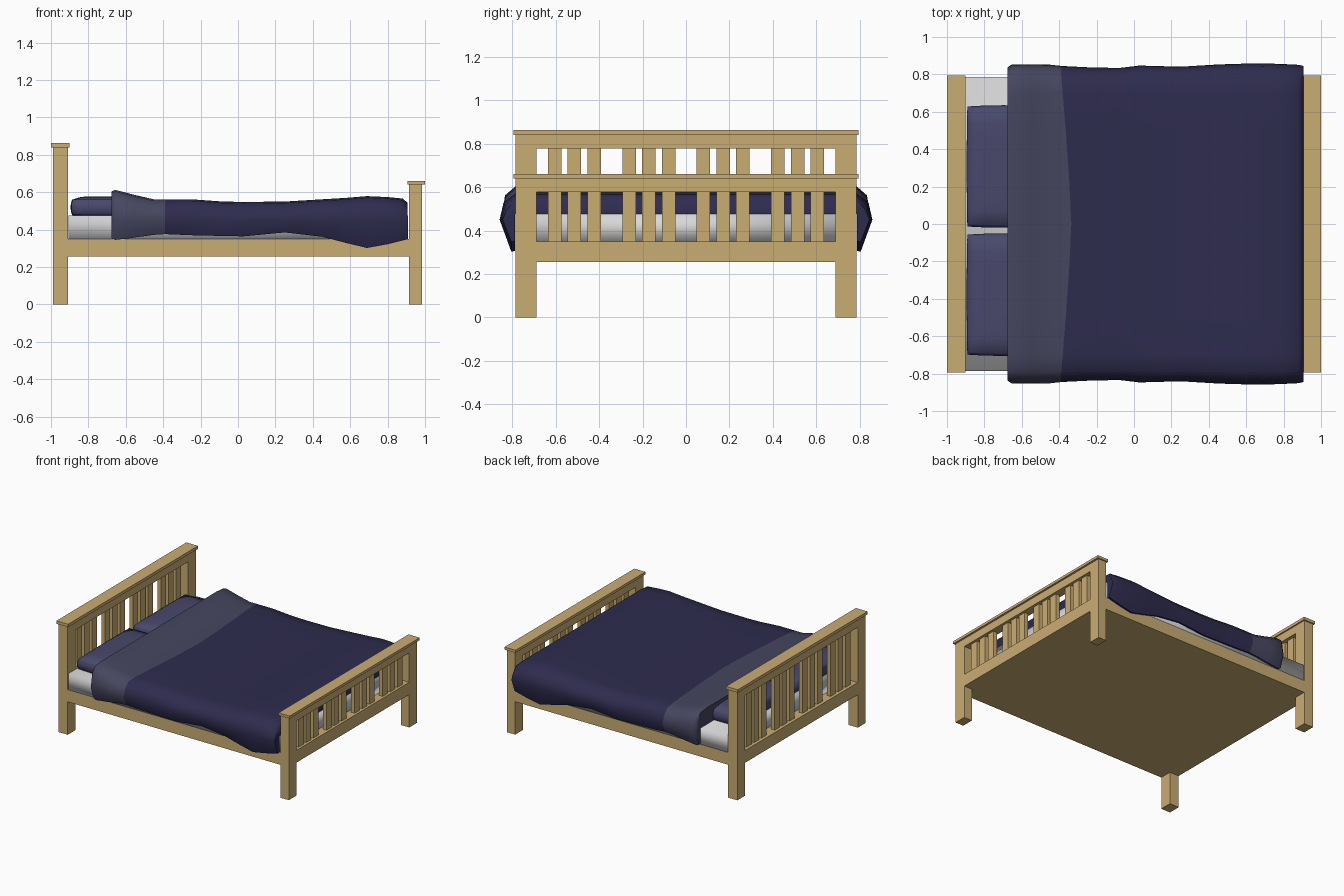
import bpy, bmesh, math

if "Cube" in bpy.data.objects:
    bpy.data.objects.remove(bpy.data.objects["Cube"])


def mat(name, rgb):
    m = bpy.data.materials.new(name)
    m.diffuse_color = (*rgb, 1)
    m.use_nodes = True
    m.node_tree.nodes["Principled BSDF"].inputs["Base Color"].default_value = m.diffuse_color
    return m


WOOD = mat("light_wood", (0.59, 0.418, 0.171))
SHEET = mat("white_sheet", (0.69, 0.69, 0.69))
NAVY = mat("navy_duvet", (0.027, 0.025, 0.076))
FOLD = mat("grey_navy_fold", (0.061, 0.061, 0.116))
PILLOW = mat("navy_pillow", (0.065, 0.065, 0.15))


def finish(bm, name, mats, smooth=None):
    bmesh.ops.recalc_face_normals(bm, faces=bm.faces)
    me = bpy.data.meshes.new(name)
    bm.to_mesh(me)
    bm.free()
    for m in mats:
        me.materials.append(m)
    ob = bpy.data.objects.new(name, me)
    bpy.context.collection.objects.link(ob)
    if smooth is not None:
        bpy.ops.object.select_all(action='DESELECT')
        ob.select_set(True)
        bpy.context.view_layer.objects.active = ob
        if smooth >= 180:
            bpy.ops.object.shade_smooth()
        else:
            bpy.ops.object.shade_smooth_by_angle(angle=math.radians(smooth))
    return ob


def box(name, x, y, z, m=WOOD, smooth=None):
    bm = bmesh.new()
    bmesh.ops.create_cube(bm, size=1)
    for v in bm.verts:
        v.co = [lo + (c + 0.5) * (hi - lo) for c, (lo, hi) in zip(v.co, (x, y, z))]
    return finish(bm, name, [m], smooth)


# Solid base with flush side and end rails
box("bed_base", (-0.99, 0.985), (-0.785, 0.785), (0.255, 0.35))


# Headboard and footboard: posts, top rail, cap, four groups of three slats
def end_board(label, x, cap_x, rail_z, top_z, cap_z):
    for side, s in (("front", -1), ("back", 1)):
        ys = sorted((s * 0.69, s * 0.785))
        box(f"{label}_{side}_lower_leg", x, ys, (0, 0.255))
        box(f"{label}_{side}_upper_post", x, ys, (0.35, top_z))
    box(f"{label}_top_rail", x, (-0.69, 0.69), (rail_z, top_z))
    box(f"{label}_cap", cap_x, (-0.795, 0.795), (top_z, cap_z))
    xc = sum(x) / 2
    for g in (-0.514, -0.171, 0.171, 0.514):
        for k in (-1, 0, 1):
            y = g + k * 0.0915
            box(f"{label}_slat", (xc - 0.016, xc + 0.016),
                (y - 0.031, y + 0.031), (0.35, rail_z))


end_board("headboard", (-0.99, -0.91), (-1.0, -0.9), 0.777, 0.84, 0.863)
end_board("footboard", (0.915, 0.985), (0.905, 1.0), 0.578, 0.64, 0.66)

# Mattress with soft shaded corners
box("mattress", (-0.905, 0.91), (-0.785, 0.785), (0.35, 0.475), SHEET, 180)


# Pillows: subdivided blocks thinned toward the edges
def pillow(name, x, y, z):
    bm = bmesh.new()
    bmesh.ops.create_cube(bm, size=2)
    bmesh.ops.subdivide_edges(bm, edges=bm.edges[:], cuts=7, use_grid_fill=True)
    for v in bm.verts:
        u, w, h = v.co
        puff = 0.7 + 0.3 * math.sqrt(max(0, (1 - u ** 4) * (1 - w ** 4)))
        side = 1 - 0.04 * h * h
        p = (u * side * (1 - 0.02 * w * w), w * side * (1 - 0.02 * u * u), h * puff)
        v.co = [(lo + hi) / 2 + c * (hi - lo) / 2 for c, (lo, hi) in zip(p, (x, y, z))]
    finish(bm, name, [PILLOW], 180)


pillow("back_pillow", (-0.895, -0.5), (-0.02, 0.635), (0.46, 0.578))
pillow("front_pillow", (-0.895, -0.5), (-0.705, -0.05), (0.46, 0.578))

# Duvet: lofted draped cross-sections (x, top height, hem height, half width)
stations = [
    (-0.675, 0.605, 0.355, 0.838), (-0.655, 0.612, 0.345, 0.852),
    (-0.55, 0.585, 0.358, 0.853), (-0.45, 0.562, 0.372, 0.852),
    (-0.39, 0.562, 0.376, 0.845), (-0.25, 0.562, 0.370, 0.838),
    (-0.08, 0.550, 0.366, 0.834), (0.03, 0.548, 0.364, 0.847),
    (0.25, 0.550, 0.385, 0.841), (0.45, 0.562, 0.362, 0.853),
    (0.58, 0.570, 0.328, 0.857), (0.69, 0.579, 0.302, 0.859),
    (0.80, 0.574, 0.322, 0.855), (0.88, 0.566, 0.342, 0.851),
    (0.905, 0.545, 0.348, 0.845)]
FOLD_END = 4
bm = bmesh.new()
rings = []
for i, (x, top, hem, w) in enumerate(stations):
    half = [(0.25, top), (0.5, top), (0.7, top), (0.785, top - 0.008),
            (w - 0.018, top - 0.05), (w, 0.45), (0.805, hem),
            (0.787, hem + 0.004), (0.787, 0.476)]
    ring = [(0, top)] + half + [(-y, z) for y, z in reversed(half)]
    verts = []
    for y, z in ring:
        bend = 0.055 * (1 - min(1, abs(y) / 0.8) ** 1.3) if i == FOLD_END else 0
        verts.append(bm.verts.new((x + bend, y, z)))
    rings.append(verts)
n = len(rings[0])
for i, (a, b) in enumerate(zip(rings, rings[1:])):
    for j in range(n):
        k = (j + 1) % n
        f = bm.faces.new((a[j], a[k], b[k], b[j]))
        f.material_index = 1 if i < FOLD_END else 0
bm.faces.new(rings[0]).material_index = 1
bm.faces.new(rings[-1])
finish(bm, "duvet", [NAVY, FOLD], 55)
